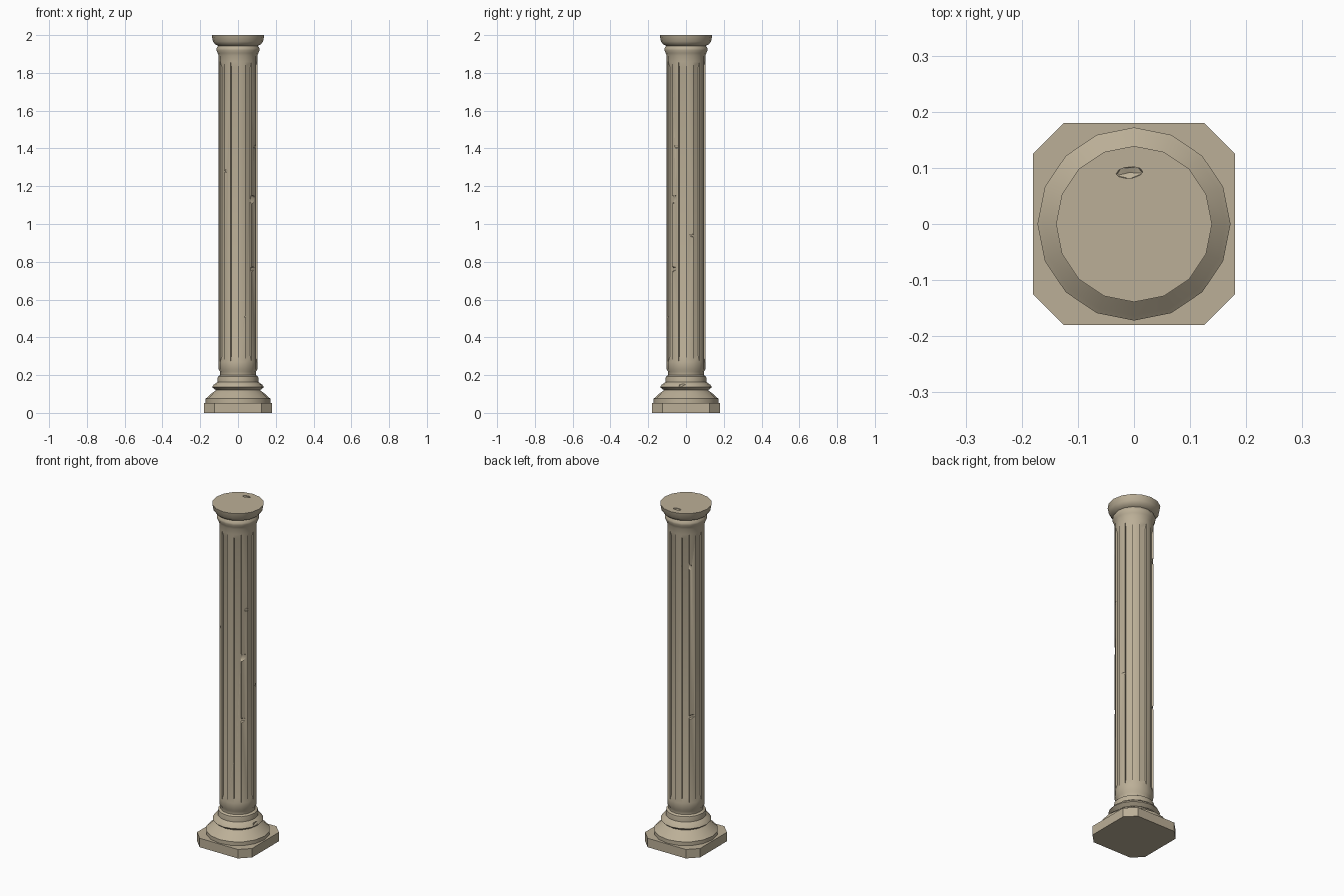
import bpy, bmesh, math
from mathutils import Vector, Euler

if "Cube" in bpy.data.objects:
    bpy.data.objects.remove(bpy.data.objects["Cube"])

stone = bpy.data.materials.new("warm stone")
stone.diffuse_color = (0.50, 0.43, 0.31, 1)
stone.use_nodes = True
stone.node_tree.nodes["Principled BSDF"].inputs["Base Color"].default_value = stone.diffuse_color

def make(name, bm):
    bmesh.ops.recalc_face_normals(bm, faces=bm.faces[:])
    me = bpy.data.meshes.new(name)
    bm.to_mesh(me)
    bm.free()
    ob = bpy.data.objects.new(name, me)
    me.materials.append(stone)
    bpy.context.collection.objects.link(ob)
    return ob

def smooth(ob, deg):
    bpy.ops.object.select_all(action='DESELECT')
    ob.select_set(True)
    bpy.context.view_layer.objects.active = ob
    bpy.ops.object.shade_smooth_by_angle(angle=math.radians(deg))

# square plinth with cut corners
bm = bmesh.new()
a, c = 0.18, 0.125
pts = [(a, -c), (a, c), (c, a), (-c, a), (-a, c), (-a, -c), (-c, -a), (c, -a)]
f = bm.faces.new([bm.verts.new((x, y, 0)) for x, y in pts])
ext = bmesh.ops.extrude_face_region(bm, geom=[f])
bmesh.ops.translate(bm, vec=(0, 0, 0.053),
                    verts=[v for v in ext["geom"] if isinstance(v, bmesh.types.BMVert)])
make("plinth", bm)

# turned column: base mouldings, shaft, capital
N = 16
profile = [(0.172, 0.053), (0.172, 0.075), (0.163, 0.082), (0.14, 0.103), (0.117, 0.12),
           (0.137, 0.136), (0.13, 0.148), (0.109, 0.163), (0.108, 0.183), (0.106, 0.193),
           (0.094, 0.2), (0.094, 0.217), (0.102, 0.23), (0.102, 0.27), (0.102, 1.86),
           (0.102, 1.89), (0.108, 1.905), (0.114, 1.92), (0.114, 1.93), (0.105, 1.943),
           (0.12, 1.95), (0.133, 1.967), (0.139, 2.0)]
bm = bmesh.new()
rings = []
for r, z in profile:
    rings.append([bm.verts.new((r * math.cos(2 * math.pi * k / N),
                                r * math.sin(2 * math.pi * k / N), z)) for k in range(N)])
flutes = []
for lo, hi, (r, z) in zip(rings, rings[1:], profile):
    for k in range(N):
        j = (k + 1) % N
        f = bm.faces.new((lo[k], lo[j], hi[j], hi[k]))
        if z == 0.27 and k % 2:
            flutes.append(f)
bm.faces.new(rings[0][::-1])
bm.faces.new(rings[-1])
bm.normal_update()
# recessed flutes with sloping ends
bmesh.ops.inset_individual(bm, faces=flutes, thickness=0.003, depth=-0.010)
for f in flutes:
    for v in f.verts:
        v.co.z += 0.028 if v.co.z < 1 else -0.028
column = make("column", bm)

# worn chips cut from the stone: angle, height, radius, size, tilt
chips = [(-45, 1.13, 0.103, (0.014, 0.042, 0.025), 0.4),
         (-45, 0.76, 0.103, (0.012, 0.036, 0.016), 0.2),
         (-63, 0.51, 0.103, (0.005, 0.02, 0.008), 0.3),
         (-30, 1.41, 0.103, (0.008, 0.018, 0.012), 0.0),
         (18, 0.94, 0.103, (0.007, 0.030, 0.010), -0.2),
         (230, 1.28, 0.103, (0.007, 0.018, 0.010), 0.3),
         (128, 1.67, 0.103, (0.014, 0.038, 0.024), -0.3),
         (140, 0.78, 0.103, (0.010, 0.032, 0.014), 0.2),
         (-8, 0.15, 0.130, (0.010, 0.025, 0.014), 0.4),
         (95, 2.0, 0.092, (0.012, 0.028, 0.010), 0.0)]
bm = bmesh.new()
for ang, z, r, size, tilt in chips:
    new = bmesh.ops.create_icosphere(bm, subdivisions=1, radius=1)["verts"]
    t = math.radians(ang)
    rot = Euler((tilt, 0, t)).to_matrix()
    for v in new:
        v.co = rot @ Vector([p * s for p, s in zip(v.co, size)]) + Vector(
            (r * math.cos(t), r * math.sin(t), z))
cutter = make("chip_cutter", bm)
cutter.hide_render = True
mod = column.modifiers.new("chips", 'BOOLEAN')
mod.operation = 'DIFFERENCE'
mod.solver = 'EXACT'
mod.object = cutter
bpy.context.view_layer.objects.active = column
bpy.ops.object.modifier_apply(modifier="chips")
bpy.data.objects.remove(cutter)
smooth(column, 35)
